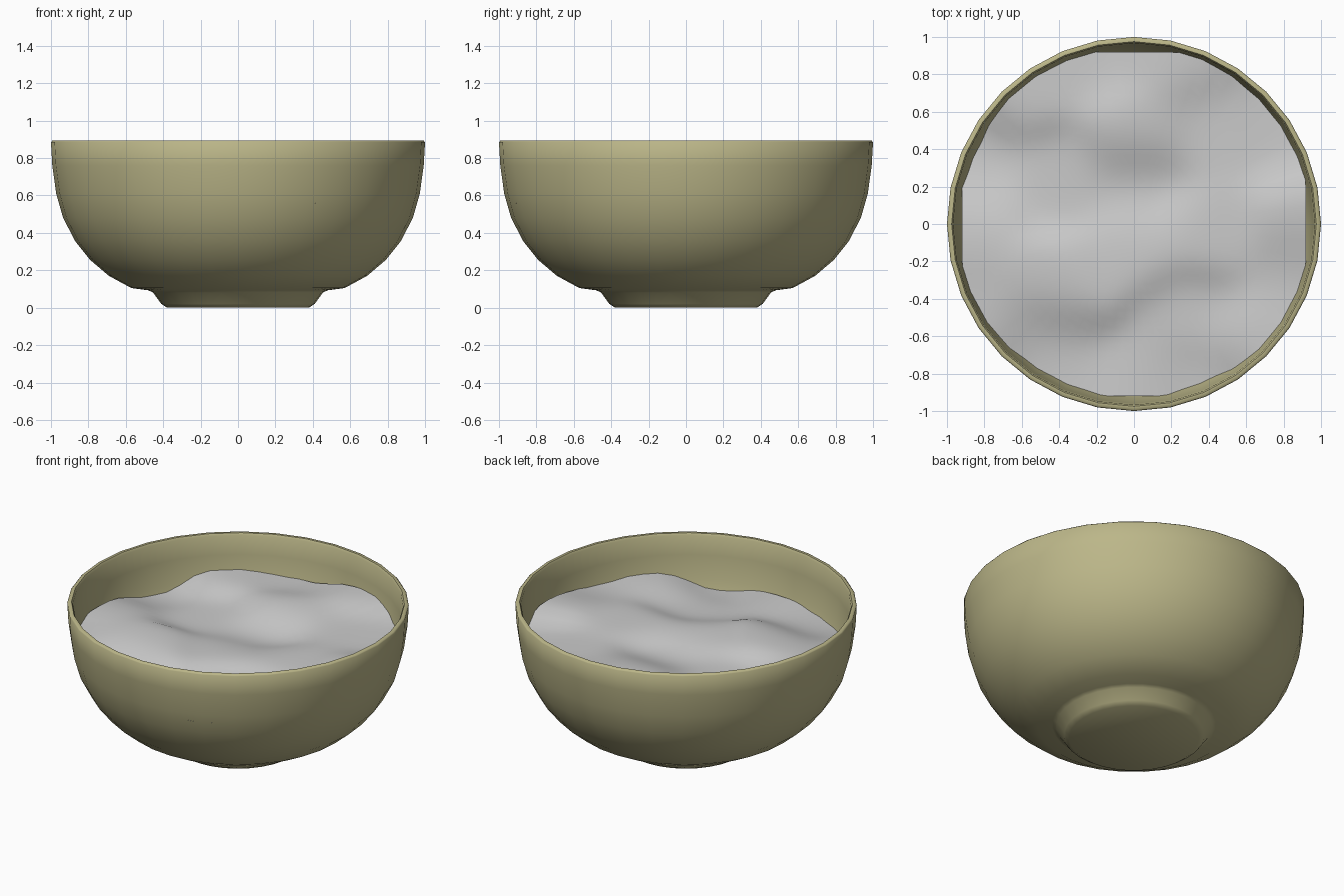
import bpy, bmesh, math

if "Cube" in bpy.data.objects:
    bpy.data.objects.remove(bpy.data.objects["Cube"])

SEG = 32


def finish(bm, name, angle, color=None):
    bmesh.ops.recalc_face_normals(bm, faces=bm.faces)
    mesh = bpy.data.meshes.new(name)
    bm.to_mesh(mesh)
    bm.free()
    obj = bpy.data.objects.new(name, mesh)
    bpy.context.collection.objects.link(obj)
    if color:
        mat = bpy.data.materials.new(name + "_colour")
        mat.diffuse_color = color
        mat.use_nodes = True
        mat.node_tree.nodes["Principled BSDF"].inputs["Base Color"].default_value = mat.diffuse_color
        mesh.materials.append(mat)
    bpy.ops.object.select_all(action='DESELECT')
    obj.select_set(True)
    bpy.context.view_layer.objects.active = obj
    bpy.ops.object.shade_smooth_by_angle(angle=math.radians(angle))
    return obj


def polar_surface(bm, rings, point):
    """Closed disc-like surface: ring 0 is the centre, point(i, angle) gives positions."""
    prev = None
    centre = bm.verts.new(point(0, 0.0))
    for i in range(1, rings):
        ring = [bm.verts.new(point(i, 2 * math.pi * k / SEG_NOW)) for k in range(SEG_NOW)]
        for k in range(SEG_NOW):
            n = (k + 1) % SEG_NOW
            if prev is None:
                bm.faces.new((centre, ring[k], ring[n]))
            else:
                bm.faces.new((prev[k], ring[k], ring[n], prev[n]))
        prev = ring


# Bowl: lathed shell with a flared foot, curved wall and thin rim
profile = [(0, 0), (0.38, 0), (0.41, 0.02), (0.455, 0.082), (0.48, 0.093), (0.57, 0.105),
           (0.69, 0.17), (0.79, 0.255), (0.87, 0.355), (0.935, 0.48), (0.972, 0.61),
           (0.993, 0.76), (1.0, 0.885), (0.993, 0.893), (0.975, 0.893), (0.967, 0.88),
           (0.96, 0.76), (0.94, 0.61), (0.9, 0.48), (0.84, 0.37), (0.76, 0.28),
           (0.66, 0.2), (0.54, 0.15), (0.3, 0.13), (0, 0.13)]
SEG_NOW = SEG
bm = bmesh.new()
polar_surface(bm, len(profile) - 1, lambda i, a: (
    profile[i][0] * math.cos(a), profile[i][0] * math.sin(a), profile[i][1]))
# close the inside floor
bmesh.ops.holes_fill(bm, edges=[e for e in bm.edges if e.is_boundary], sides=0)
finish(bm, "bowl", 50, (0.50, 0.47, 0.25, 1))

# Contents: gently rolling surface, heights blended from a few humps and dips (x, y, z)
HEIGHTS = [(0.92, 0, 0.71), (0.66, -0.66, 0.66), (0.9, -0.26, 0.635), (0.37, -0.87, 0.54),
           (0.06, -0.92, 0.6), (-0.38, -0.88, 0.57), (0.79, 0.51, 0.64), (-0.58, 0.74, 0.67),
           (-0.92, 0, 0.67), (-0.88, 0.32, 0.57), (-0.22, 0.9, 0.64), (0.25, 0.93, 0.7),
           (-0.8, -0.52, 0.65), (0, -0.1, 0.65), (0, 0.2, 0.58), (0, 0.48, 0.69),
           (-0.5, -0.65, 0.57), (-0.45, -0.35, 0.68), (0.4, -0.05, 0.66), (0.3, -0.5, 0.59),
           (-0.4, 0.25, 0.61), (0.45, 0.5, 0.65)]


def height(x, y):
    total = weight = 0.0
    for hx, hy, hz in HEIGHTS:
        w = math.exp(-((x - hx) ** 2 + (y - hy) ** 2) / (2 * 0.15 ** 2)) + 1e-6
        total += w * hz
        weight += w
    return total / weight


RINGS = 20


def contents_point(i, a):
    c, s = math.cos(a), math.sin(a)
    # outline is a square whose corners are cut round by the bowl wall
    r = min(0.92 / max(abs(c), abs(s)), 0.955) * i / RINGS
    return (r * c, r * s, height(r * c, r * s))


SEG_NOW = 64
bm = bmesh.new()
polar_surface(bm, RINGS + 1, contents_point)
contents = finish(bm, "contents", 60)
